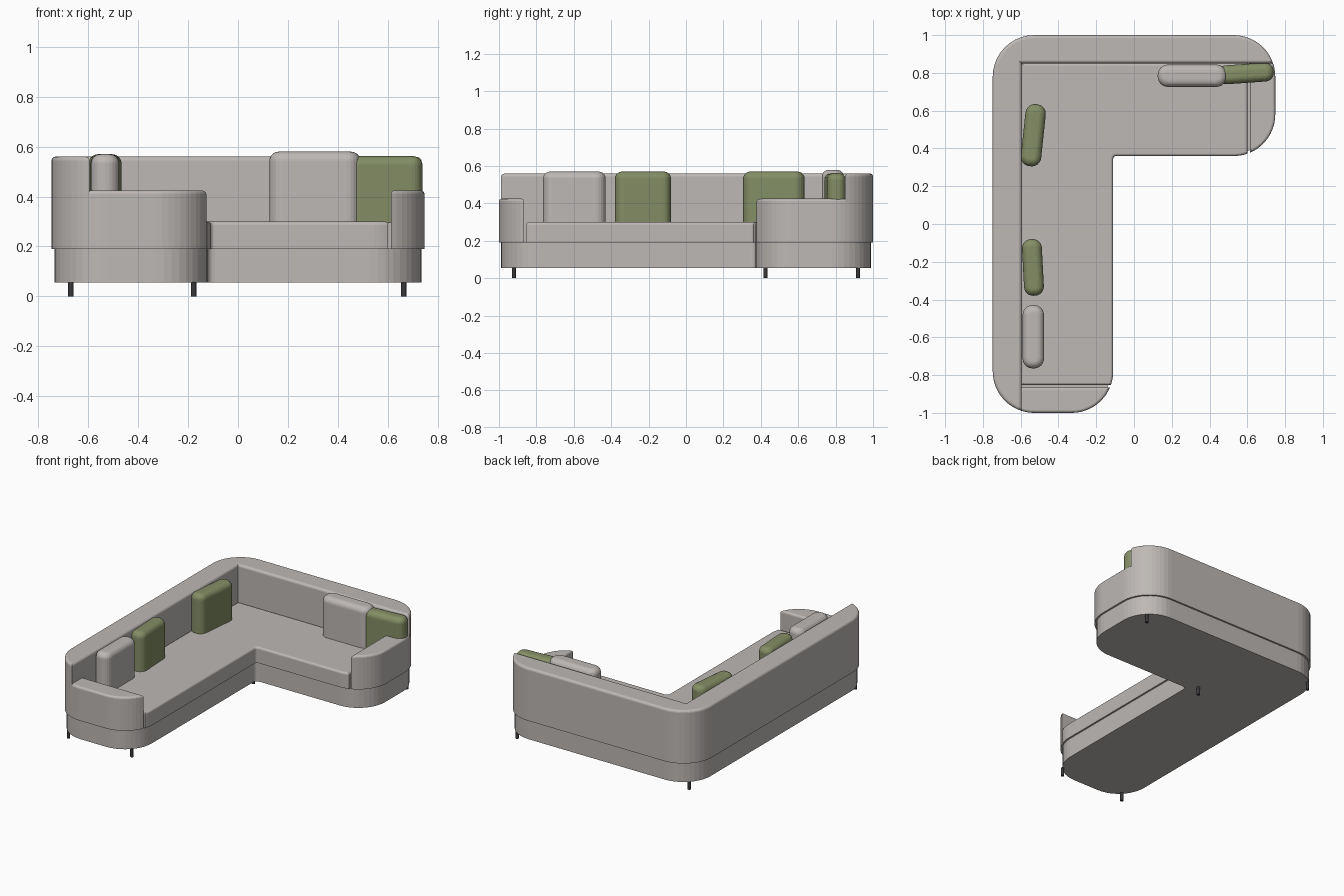
import bpy, bmesh, math
from mathutils import Matrix

if "Cube" in bpy.data.objects:
    bpy.data.objects.remove(bpy.data.objects["Cube"])


def material(name, rgb):
    m = bpy.data.materials.new(name)
    m.diffuse_color = (*rgb, 1)
    m.use_nodes = True
    m.node_tree.nodes["Principled BSDF"].inputs["Base Color"].default_value = m.diffuse_color
    return m


GREY = material("warm grey fabric", (0.51, 0.48, 0.46))
GREEN = material("olive fabric", (0.23, 0.27, 0.13))
DARK = material("dark metal", (0.04, 0.04, 0.045))

# Plan dimensions: outer half sizes, chaise edges, corner radius, inner faces
X, Y, R = 0.748, 1.0, 0.22
SX, SY = -0.11, 0.36
BX, BY = -0.595, 0.85
AX, AY = 0.613, -0.865
TL, TR = (-X + R, Y - R), (X - R, Y - R)
BL, BR = (-X + R, -Y + R), (SX - R, -Y + R)
RB = (X - R, SY + R)


def arc(c, r, a0, a1, n=10):
    angles = [math.radians(a0 + (a1 - a0) * i / n) for i in range(n + 1)]
    return [(c[0] + r * math.cos(a), c[1] + r * math.sin(a)) for a in angles]


def prism(name, pts, z0, z1, bevel, mat, sharp=None):
    """Extruded plan with a rounded top rim; sharp(x, y) marks rim edges kept square."""
    bm = bmesh.new()
    base = bm.faces.new([bm.verts.new((x, y, z0)) for x, y in pts])
    new = bmesh.ops.extrude_face_region(bm, geom=[base], use_keep_orig=True)["geom"]
    bmesh.ops.translate(bm, verts=[v for v in new if isinstance(v, bmesh.types.BMVert)],
                        vec=(0, 0, z1 - z0))
    if bevel:
        rim = [e for e in bm.edges if all(v.co.z > z1 - 1e-4 for v in e.verts)
               and not (sharp and all(sharp(v.co.x, v.co.y) for v in e.verts))]
        bmesh.ops.bevel(bm, geom=rim, offset=bevel, segments=7, profile=0.5,
                        affect='EDGES', clamp_overlap=True)
    bmesh.ops.recalc_face_normals(bm, faces=bm.faces)
    mesh = bpy.data.meshes.new(name)
    bm.to_mesh(mesh)
    bm.free()
    ob = bpy.data.objects.new(name, mesh)
    mesh.materials.append(mat)
    bpy.context.collection.objects.link(ob)
    return ob


def angle(s):
    return math.degrees(math.asin(s / R))


# Plinth: the full plan, slightly inset
d = 0.012
plinth = (arc(TR, R - d, 0, 90) + arc(TL, R - d, 90, 180) + arc(BL, R - d, 180, 270)
          + arc(BR, R - d, 270, 360)
          + arc((SX + 0.015, SY - 0.015), 0.015 + d, 180, 90, 4)
          + arc(RB, R - d, 270, 360))
prism("plinth", plinth, 0.055, 0.192, 0, GREY)

# Seat cushion, fitted inside back and arms
a_front = angle(AY + 0.012 - BR[1])
a_side = -90 + angle(AX - 0.012 - RB[0])
seat = ([(BX, AY + 0.012)] + arc(BR, R, a_front, 0, 4)
        + arc((SX + 0.015, SY - 0.015), 0.015, 180, 90, 4)
        + arc(RB, R, -90, a_side, 4) + [(AX - 0.012, BY), (BX, BY)])
prism("seat", seat, 0.19, 0.3, 0.018, GREY)

# L-shaped backrest
a_tip = angle(BY - TR[1])
a_end = 270 + angle(BX - BL[0])
back = (arc(TR, R, a_tip, 90) + arc(TL, R, 90, 180) + arc(BL, R, 180, a_end) + [(BX, BY)])
prism("backrest", back, 0.19, 0.56, 0.042, GREY)

# Low arms at both ends, square where they meet the backrest
front_arm = (arc(BL, R, a_end, 270, 3) + arc(BR, R, 270, 360 + angle(AY - BR[1]))
             + [(BX, AY)])
prism("front_arm", front_arm, 0.19, 0.425, 0.042, GREY, lambda x, y: x < BX + 1e-4)
side_arm = (arc(RB, R, -90 + angle(AX - RB[0]), 0) + arc(TR, R, 0, a_tip, 3) + [(AX, BY)])
prism("side_arm", side_arm, 0.19, 0.425, 0.042, GREY, lambda x, y: y > BY - 1e-4)


# Loose cushions: pill-shaped plan, rounded top; lean is a turn about z
def cushion(name, x, y, width, thick, top, turn, mat):
    r = thick * 0.46
    w, t = width / 2 - r, thick / 2 - r
    pts = (arc((w, t), r, 0, 90, 6) + arc((-w, t), r, 90, 180, 6)
           + arc((-w, -t), r, 180, 270, 6) + arc((w, -t), r, 270, 360, 6))
    ob = prism(name, pts, 0.295, top, 0.038, mat)
    ob.matrix_world = Matrix.Translation((x, y, 0)) @ Matrix.Rotation(math.radians(turn), 4, 'Z')


cushion("back_cushion_grey", 0.308, 0.785, 0.365, 0.118, 0.58, 0, GREY)
cushion("back_cushion_green", 0.59, 0.797, 0.30, 0.10, 0.562, 4, GREEN)
cushion("corner_cushion_green", -0.533, 0.47, 0.33, 0.108, 0.57, 84, GREEN)
cushion("middle_cushion_green", -0.535, -0.23, 0.30, 0.105, 0.57, 93, GREEN)
cushion("front_cushion_grey", -0.533, -0.597, 0.335, 0.113, 0.57, 90, GREY)

# Short round legs
for i, (x, y) in enumerate([(-0.67, -0.92), (-0.178, -0.92), (-0.178, 0.425),
                            (-0.67, 0.92), (0.665, 0.92)]):
    prism(f"leg_{i + 1}", arc((x, y), 0.011, 0, 330, 11), 0, 0.057, 0, DARK)
